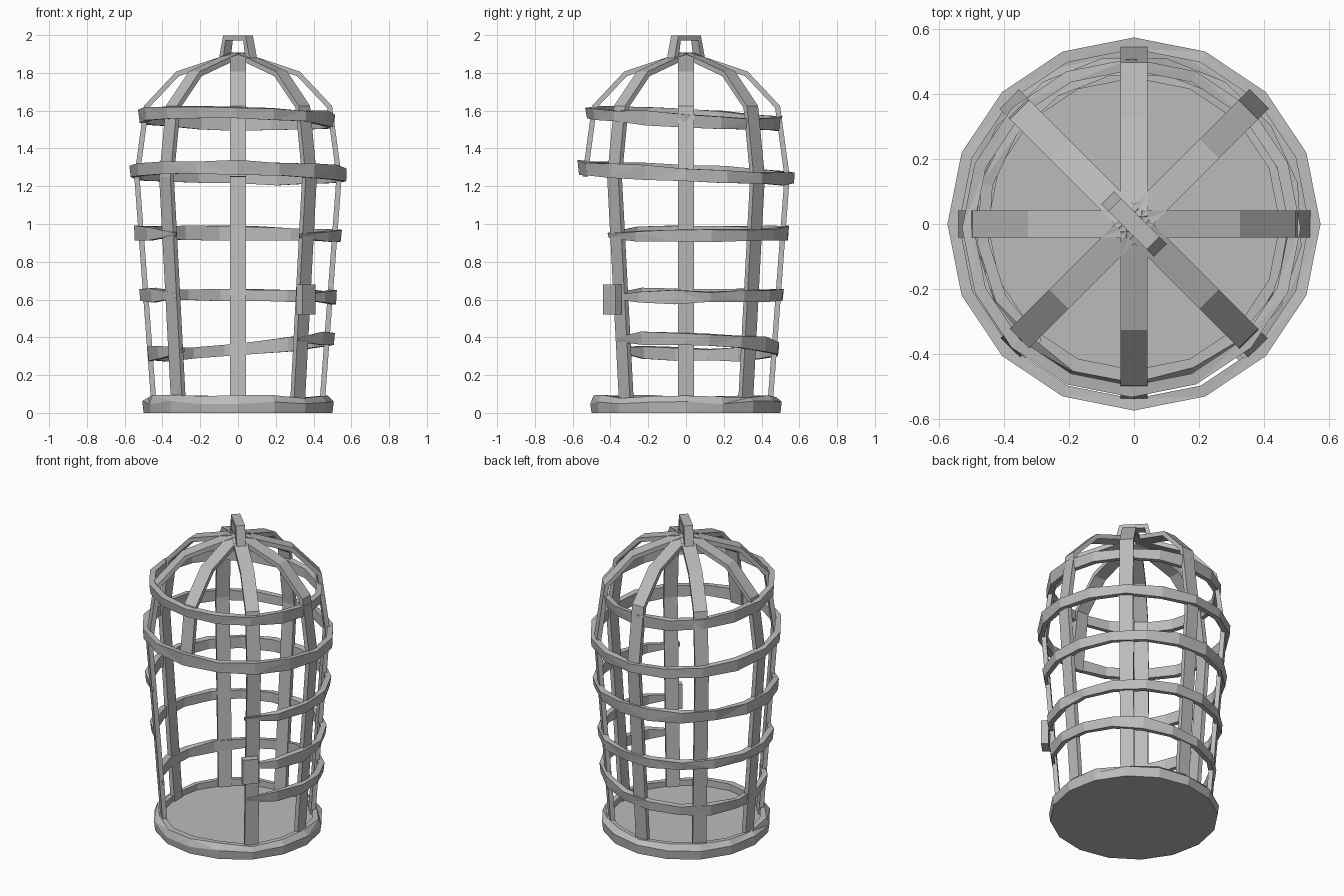
import bpy, bmesh, random
from math import sin, cos, pi, radians
from mathutils import Vector, Matrix

random.seed(4)
if "Cube" in bpy.data.objects:
    bpy.data.objects.remove(bpy.data.objects["Cube"], do_unlink=True)

GREY = (0.5, 0.5, 0.5, 1)
metal = bpy.data.materials.new("grey metal")
metal.use_nodes = True
metal.diffuse_color = GREY
metal.node_tree.nodes["Principled BSDF"].inputs["Base Color"].default_value = GREY


def finish(name, bm):
    bmesh.ops.recalc_face_normals(bm, faces=bm.faces)
    mesh = bpy.data.meshes.new(name)
    bm.to_mesh(mesh)
    bm.free()
    mesh.materials.append(metal)
    obj = bpy.data.objects.new(name, mesh)
    bpy.context.collection.objects.link(obj)
    return obj


def loft(name, sections, closed=False, facet=False):
    """Skin a row of equal cross-sections, capped or closed into a loop."""
    bm = bmesh.new()
    rows = [[bm.verts.new(p) for p in s] for s in sections]
    n = len(rows[0])
    pairs = list(zip(rows, rows[1:]))
    if closed:
        pairs.append((rows[-1], rows[0]))
    else:
        bm.faces.new(rows[0])
        bm.faces.new(rows[-1])
    for a, b in pairs:
        for i in range(n):
            j = (i + 1) % n
            bm.faces.new((a[i], a[j], b[j], b[i]))
    if facet:
        bmesh.ops.triangulate(bm, faces=bm.faces)
    return finish(name, bm)


def polar(r, angle, z):
    return Vector((r * cos(angle), r * sin(angle), z))


def ribbon(profile, width, thick):
    """Cross-sections of a flat bar following (radius, height) points."""
    pts = [Vector((r, 0, z)) for r, z in profile]
    out = []
    for i, p in enumerate(pts):
        t = (pts[min(i + 1, len(pts) - 1)] - pts[max(i - 1, 0)]).normalized()
        n = Vector((t.z, 0, -t.x)) * thick / 2
        side = Vector((0, width / 2, 0))
        out.append([p + n + side, p + n - side, p - n - side, p - n + side])
    return out


# Upright bars bending into the dome; the front one stops above the doorway
PROFILE = [(0.445, 0.04), (0.535, 1.25), (0.485, 1.62), (0.32, 1.795), (0.02, 1.895)]
for k in range(8):
    path = PROFILE[1:] if k == 6 else PROFILE
    bar = loft(f"bar_{k + 1}", ribbon(path, 0.083, 0.028))
    bar.rotation_euler.z = k * pi / 4


def hoop(name, radius, z, tilt_x, tilt_y, centre=(0, 0), gap=0):
    """Rough hammered hoop, optionally open at the front."""
    steps = 13 if gap else 16
    start = radians(-90 + gap)
    span = 2 * pi - 2 * radians(gap)
    sections = []
    for i in range(steps + (1 if gap else 0)):
        a = start + span * i / steps
        end = gap and i in (0, steps)
        h = 0.010 if end else 0.033 + random.uniform(-0.006, 0.006)
        outer = radius - (0.02 if end else 0)
        inner = radius - 0.036
        mid = z + tilt_x * cos(a) + tilt_y * sin(a)
        wobble = random.uniform(-0.012, 0.012)
        sec = [polar(outer, a, mid + h + wobble / 2),
               polar(outer - abs(wobble), a, mid - h),
               polar(inner, a, mid - h),
               polar(inner, a, mid + h)]
        sections.append([p + Vector((*centre, 0)) for p in sec])
    return loft(name, sections, closed=not gap, facet=True)


hoop("dome_hoop", 0.522, 1.56, -0.013, -0.03, (-0.008, -0.012))
hoop("shoulder_hoop", 0.575, 1.27, -0.01, -0.027)
hoop("upper_hoop", 0.555, 0.945, -0.008, 0.005, gap=39)
hoop("middle_hoop", 0.527, 0.62, -0.006, 0.003, gap=40)
hoop("lower_hoop", 0.502, 0.35, 0.042, -0.012, (0.015, 0), gap=40)

# Base: uneven rim with a floor plate inside
rim = []
for i in range(16):
    a = 2 * pi * i / 16
    top = 0.085 + random.uniform(-0.008, 0.01)
    dent = random.uniform(0, 0.02)
    rim.append([polar(0.5, a, 0), polar(0.507, a, 0.045 + dent),
                polar(0.492 - dent, a, top), polar(0.45, a, top), polar(0.45, a, 0)])
loft("base_rim", rim, closed=True, facet=True)
loft("base_floor", [[polar(0.47, 2 * pi * i / 16, z) for i in range(16)]
                    for z in (0, 0.05)])

# Hanging loop on the crown, set on the diagonal
loop_path = [(-0.1, 1.87), (-0.075, 1.985), (0.075, 1.985), (0.1, 1.87)]
handle = loft("hanging_loop", ribbon(loop_path, 0.055, 0.032))
handle.rotation_euler.z = -pi / 4

# Lock plate on the bar beside the doorway
bm = bmesh.new()
bmesh.ops.create_cube(bm, size=1, matrix=Matrix.Diagonal((0.045, 0.095, 0.16, 1)))
lock = finish("lock_plate", bm)
lock.location = (0.36, -0.39, 0.6)
lock.rotation_euler.z = -pi / 4
